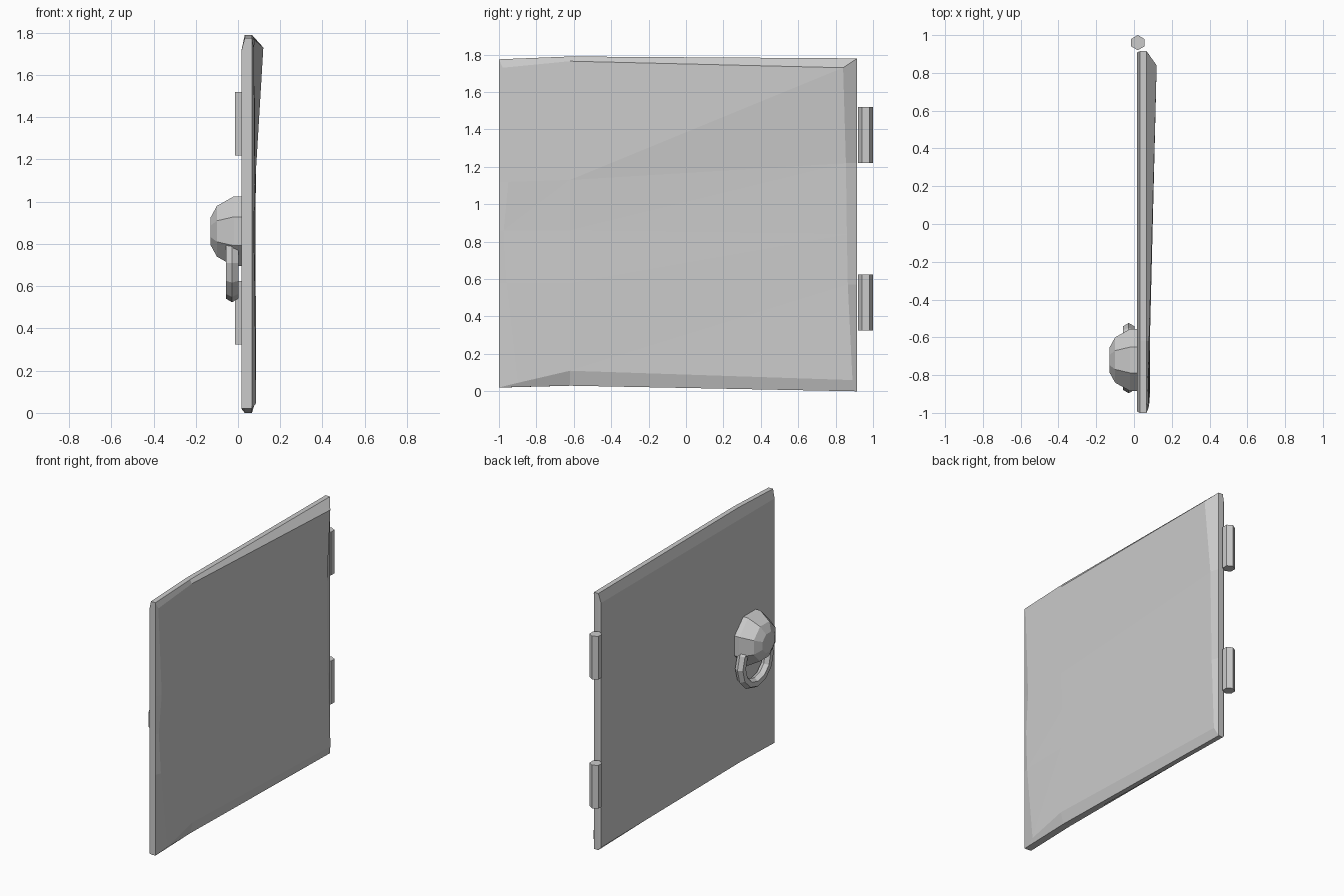
import bpy, bmesh, math
from mathutils import Matrix

cube = bpy.data.objects.get("Cube")
if cube:
    bpy.data.objects.remove(cube, do_unlink=True)

grey = bpy.data.materials.new("plain grey")
grey.use_nodes = True
grey.diffuse_color = (0.6, 0.6, 0.6, 1)
grey.node_tree.nodes["Principled BSDF"].inputs["Base Color"].default_value = (0.6, 0.6, 0.6, 1)


def finish(name, bm):
    bmesh.ops.recalc_face_normals(bm, faces=bm.faces[:])
    mesh = bpy.data.meshes.new(name)
    bm.to_mesh(mesh)
    bm.free()
    mesh.materials.append(grey)
    obj = bpy.data.objects.new(name, mesh)
    bpy.context.collection.objects.link(obj)
    return obj


def bridge(bm, a, b):
    for i in range(len(a)):
        j = (i + 1) % len(a)
        bm.faces.new((a[i], a[j], b[j], b[i]))


# Door panel: uneven hewn face as three columns of points (x, y, z), top to bottom
columns = [
    [(.075, -.98, 1.73), (.08, -.95, 1.12), (.075, -.975, .86), (.08, -.96, .58), (.085, -.9, .045)],
    [(.08, -.62, 1.765), (.084, -.62, 1.13), (.08, -.62, .86), (.084, -.62, .58), (.085, -.62, .11)],
    [(.12, .84, 1.73), (.085, .855, 1.22), (.083, .86, .84), (.083, .865, .57), (.085, .89, .06)],
]
outline = [(-1, 1.775), (-1, 1.12), (-1, .86), (-1, .58), (-1, .02), (-.62, .03),
           (.915, 0), (.915, .57), (.915, .84), (.915, 1.22), (.915, 1.78), (-.62, 1.79)]
bm = bmesh.new()
grid = [[bm.verts.new(p) for p in col] for col in columns]
for left, right in zip(grid, grid[1:]):
    for i in range(4):
        bm.faces.new((left[i], left[i + 1], right[i]))
        bm.faces.new((left[i + 1], right[i + 1], right[i]))
front_ring = grid[0] + [grid[1][-1]] + grid[2][::-1] + [grid[1][0]]
rim_front = [bm.verts.new((.066, y, z)) for y, z in outline]
rim_back = [bm.verts.new((.032, y, z)) for y, z in outline]
back_ring = [bm.verts.new((.016, y * .993, max(.02, min(z, 1.715)))) for y, z in outline]
bridge(bm, front_ring, rim_front)
bridge(bm, rim_front, rim_back)
bridge(bm, rim_back, back_ring)
bm.faces.new(back_ring)
finish("door_panel", bm)

# Hinge barrels: hexagonal pins
for name, z in (("lower_hinge", .475), ("upper_hinge", 1.37)):
    bm = bmesh.new()
    bmesh.ops.create_cone(bm, cap_ends=True, segments=6, radius1=.04, radius2=.04, depth=.3,
                          matrix=Matrix.Translation((.02, .96, z)))
    # turn the corners to point along y
    bmesh.ops.rotate(bm, verts=bm.verts[:], cent=(.02, .96, z),
                     matrix=Matrix.Rotation(0 if abs(max(v.co.y for v in bm.verts) - 1) < .001
                                            else math.pi / 6, 3, 'Z'))
    finish(name, bm)

# Handle boss: faceted dome facing -x
bm = bmesh.new()
rings = []
for x, r in ((.03, .165), (-.02, .165), (-.1, .12), (-.13, .065)):
    r /= math.cos(math.pi / 8)
    rings.append([bm.verts.new((x, -.72 + r * math.cos((i + .5) * math.pi / 4),
                                .86 + r * math.sin((i + .5) * math.pi / 4))) for i in range(8)])
for a, b in zip(rings, rings[1:]):
    bridge(bm, a, b)
bm.faces.new(rings[0])
bm.faces.new(rings[-1])
finish("handle_boss", bm)

# Pull ring hanging from the boss, with a hexagonal section
bm = bmesh.new()
rings = []
for i in range(12):
    a = i * math.tau / 12
    ring = []
    for j in range(6):
        b = j * math.tau / 6
        r = .152 + .034 * math.cos(b)
        ring.append(bm.verts.new((-.028 + .034 * math.sin(b), -.71 + r * math.cos(a), .71 + r * math.sin(a))))
    rings.append(ring)
for i in range(12):
    bridge(bm, rings[i], rings[(i + 1) % 12])
finish("pull_ring", bm)
